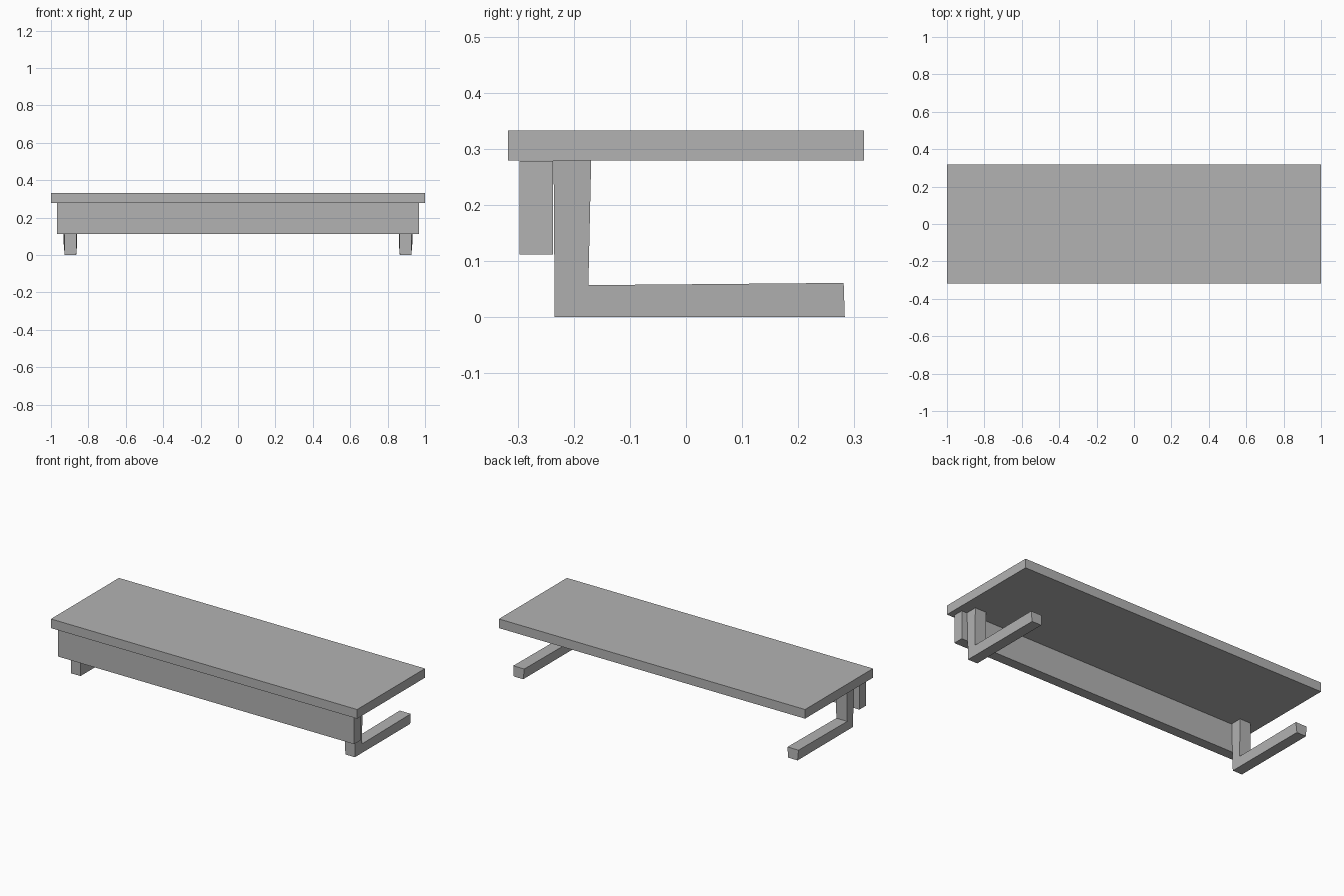
import bpy
import bmesh

cube = bpy.data.objects.get("Cube")
if cube:
    bpy.data.objects.remove(cube, do_unlink=True)

grey = bpy.data.materials.new("plain grey")
grey.use_nodes = True
colour = (0.45, 0.45, 0.45, 1)
grey.diffuse_color = colour
grey.node_tree.nodes["Principled BSDF"].inputs["Base Color"].default_value = colour


def add_object(name, bm):
    bmesh.ops.recalc_face_normals(bm, faces=bm.faces)
    mesh = bpy.data.meshes.new(name)
    bm.to_mesh(mesh)
    bm.free()
    mesh.materials.append(grey)
    obj = bpy.data.objects.new(name, mesh)
    bpy.context.collection.objects.link(obj)
    return obj


def box(name, low, high):
    bm = bmesh.new()
    bmesh.ops.create_cube(bm, size=1)
    for v in bm.verts:
        v.co = [(a + b) / 2 + c * (b - a) for a, b, c in zip(low, high, v.co)]
    return add_object(name, bm)


def leg(name, side):
    # L-shaped side profile, extruded across and narrowed slightly to the floor
    profile = [(-0.234, 0), (0.283, 0), (0.281, 0.061), (-0.174, 0.057),
               (-0.169, 0.279), (-0.236, 0.279)]
    bm = bmesh.new()
    face = bm.faces.new([bm.verts.new((-1, y, z)) for y, z in profile])
    extruded = bmesh.ops.extrude_face_region(bm, geom=[face])["geom"]
    for v in extruded:
        if isinstance(v, bmesh.types.BMVert):
            v.co.x = 1
    for v in bm.verts:
        half_width = 0.031 + 0.005 * min(v.co.z / 0.06, 1)
        v.co.x = side * 0.896 + v.co.x * half_width
    return add_object(name, bm)


# Slab and front board
box("table_top", (-1, -0.317, 0.279), (1, 0.317, 0.333))
box("front_board", (-0.967, -0.297, 0.112), (0.967, -0.237, 0.278))

# Pair of legs with feet running backwards
leg("left_leg", 1)
leg("right_leg", -1)
